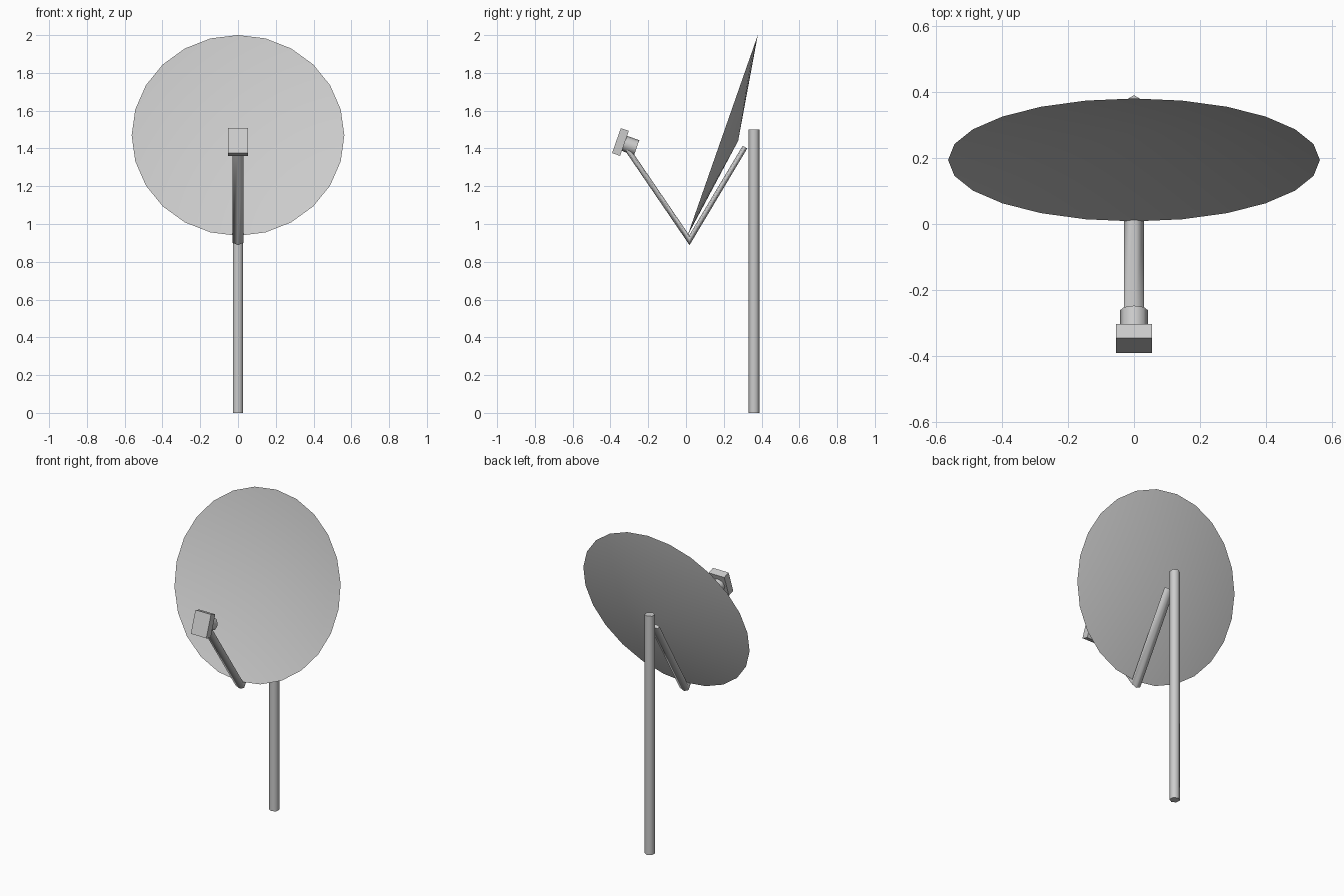
import bpy, bmesh, math
from mathutils import Matrix, Vector

if "Cube" in bpy.data.objects:
    bpy.data.objects.remove(bpy.data.objects["Cube"], do_unlink=True)

GREY = (0.6, 0.6, 0.6, 1)
grey = bpy.data.materials.new("light_grey")
grey.use_nodes = True
grey.diffuse_color = GREY
grey.node_tree.nodes["Principled BSDF"].inputs["Base Color"].default_value = GREY


def finish(name, bm, closed=True, smooth=80):
    if closed:
        bmesh.ops.recalc_face_normals(bm, faces=bm.faces)
    mesh = bpy.data.meshes.new(name)
    bm.to_mesh(mesh)
    bm.free()
    mesh.materials.append(grey)
    obj = bpy.data.objects.new(name, mesh)
    bpy.context.collection.objects.link(obj)
    if smooth:
        bpy.ops.object.select_all(action='DESELECT')
        obj.select_set(True)
        bpy.context.view_layer.objects.active = obj
        bpy.ops.object.shade_smooth_by_angle(angle=math.radians(smooth))
    return obj


def cylinder(name, sides, radius, length, matrix, turn=0):
    bm = bmesh.new()
    bmesh.ops.create_cone(bm, cap_ends=True, segments=sides, radius1=radius,
                          radius2=radius, depth=length,
                          matrix=matrix @ Matrix.Rotation(turn, 4, 'Z'))
    return finish(name, bm)


TILT = math.radians(-19.3)


def tilted(y, z):
    return Matrix.Translation((0, y, z)) @ Matrix.Rotation(TILT, 4, 'X')


# Upright pole, hexagonal with a ridge at front and back
cylinder("pole", 6, 0.03, 1.5, Matrix.Translation((0, 0.36, 0.75)))

# Dish: shallow open cone, its apex pushed backwards
bm = bmesh.new()
bmesh.ops.create_circle(bm, cap_ends=False, segments=24, radius=0.563,
                        matrix=Matrix.Rotation(math.pi / 2, 4, 'X'))
rim_edges = list(bm.edges)
apex = bm.verts.new((0, 0.087, 0))
for e in rim_edges:
    bm.faces.new((*e.verts, apex))
bmesh.ops.recalc_face_normals(bm, faces=bm.faces)
bmesh.ops.transform(bm, matrix=tilted(0.194, 1.469), verts=bm.verts)
finish("dish", bm, closed=False)

# V-shaped support arm: flattened hexagon swept round a mitred bend
path = [Vector((0, 0.312, 1.407)), Vector((0, 0.018, 0.914)), Vector((0, -0.31, 1.395))]
HALF_WIDTH, HALF_THICK = 0.03, 0.014
d_in, d_out = (path[1] - path[0]).normalized(), (path[2] - path[1]).normalized()
x_axis = Vector((1, 0, 0))
n_in, n_out = x_axis.cross(d_in), x_axis.cross(d_out)
mid = (n_in + n_out).normalized()
mitre = mid / mid.dot(n_in)
bm = bmesh.new()
rings = []
for point, across in zip(path, (n_in, mitre, n_out)):
    ring = []
    for i in range(6):
        a = math.pi / 3 * i
        x = HALF_WIDTH * math.sin(a) / math.sin(math.pi / 3)
        ring.append(bm.verts.new(point + x_axis * x + across * HALF_THICK * math.cos(a)))
    rings.append(ring)
for r, s in zip(rings, rings[1:]):
    for i in range(6):
        j = (i + 1) % 6
        bm.faces.new((r[i], r[j], s[j], s[i]))
bm.faces.new(rings[0])
bm.faces.new(rings[-1])
finish("support_arm", bm)

# Receiver box facing away from the dish
bm = bmesh.new()
bmesh.ops.create_cube(bm, size=1)
bmesh.ops.scale(bm, vec=(0.108, 0.045, 0.14), verts=bm.verts)
bmesh.ops.transform(bm, matrix=tilted(-0.347, 1.434), verts=bm.verts)
finish("receiver_box", bm, smooth=0)

# Receiver horn behind the box, aimed at the dish
horn = tilted(-0.347, 1.434) @ Matrix.Translation((0, 0.056, 0)) @ Matrix.Rotation(math.pi / 2, 4, 'X')
cylinder("receiver_horn", 8, 0.042, 0.07, horn)
